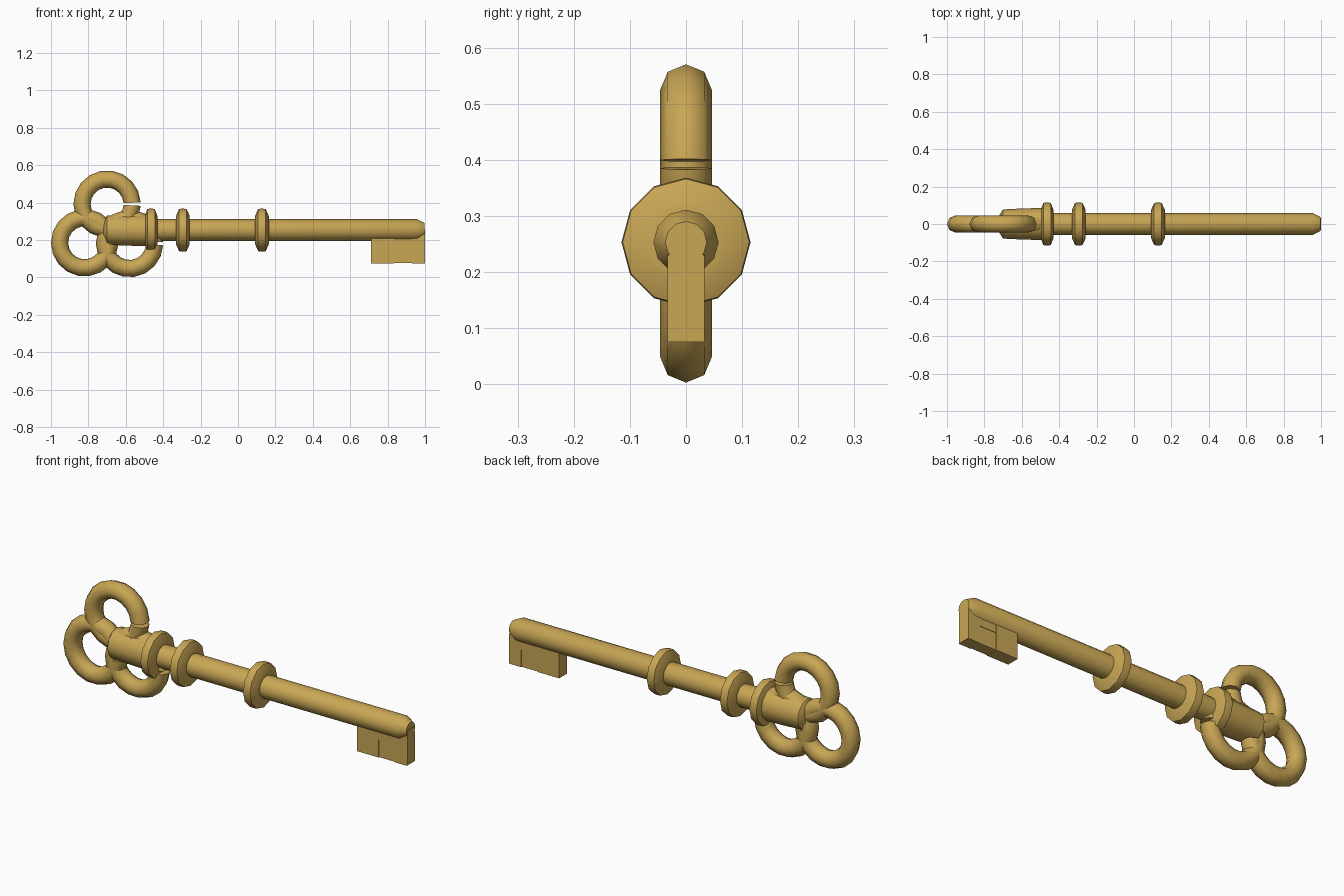
import bpy, bmesh, math

AXIS_Z = 0.253          # height of the shaft axis

cube = bpy.data.objects.get("Cube")
if cube:
    bpy.data.objects.remove(cube, do_unlink=True)

brass = bpy.data.materials.new("antique brass")
brass.use_nodes = True
brass.diffuse_color = (0.58, 0.38, 0.09, 1)
brass.node_tree.nodes["Principled BSDF"].inputs["Base Color"].default_value = (0.58, 0.38, 0.09, 1)


def finish(name, bm, smooth=True):
    bmesh.ops.recalc_face_normals(bm, faces=bm.faces)
    mesh = bpy.data.meshes.new(name)
    bm.to_mesh(mesh)
    bm.free()
    obj = bpy.data.objects.new(name, mesh)
    bpy.context.collection.objects.link(obj)
    mesh.materials.append(brass)
    if smooth:
        bpy.ops.object.select_all(action="DESELECT")
        obj.select_set(True)
        bpy.context.view_layer.objects.active = obj
        bpy.ops.object.shade_smooth_by_angle(angle=math.radians(50))
    return obj


def skin(bm, loops):
    """Bridge a row of vertex loops and cap both ends."""
    n = len(loops[0])
    for a, b in zip(loops, loops[1:]):
        for i in range(n):
            j = (i + 1) % n
            bm.faces.new((a[i], a[j], b[j], b[i]))
    bm.faces.new(loops[0])
    bm.faces.new(loops[-1])


def turned(name, profile, sides=12):
    """Solid turned around the shaft axis from (x, radius) points."""
    bm = bmesh.new()
    turns = [math.tau * i / sides for i in range(sides)]
    skin(bm, [[bm.verts.new((x, r * math.cos(t), AXIS_Z + r * math.sin(t))) for t in turns]
              for x, r in profile])
    return finish(name, bm)


def open_ring(name, cx, cz, major=0.134, minor=0.046, steps=18, sides=8, gap=3):
    """Bow ring bent from round bar, with a narrow split on its +x side."""
    bm = bmesh.new()
    loops = []
    for s in range(steps + 1):
        a = math.radians(gap + (360 - 2 * gap) * s / steps)
        loop = []
        for k in range(sides):
            t = math.tau * k / sides
            r = major + minor * math.cos(t)
            loop.append(bm.verts.new((cx + r * math.cos(a), minor * math.sin(t), cz + r * math.sin(a))))
        loops.append(loop)
    skin(bm, loops)
    return finish(name, bm)


def block(name, x0, x1, half_y, z0, z1):
    bm = bmesh.new()
    bmesh.ops.create_cube(bm, size=1)
    for v in bm.verts:
        v.co = (x1 if v.co.x > 0 else x0, math.copysign(half_y, v.co.y), z1 if v.co.z > 0 else z0)
    return finish(name, bm, smooth=False)


# Shaft with chamfered tip
turned("shaft", [(-0.52, 0.058), (0.957, 0.058), (0.998, 0.037)])

# Socket joining the shaft to the bow
turned("bow_socket", [(-0.718, 0.05), (-0.70, 0.078), (-0.60, 0.083), (-0.48, 0.086)])

# Rounded collars
for name, x, w in (("inner_collar", -0.465, 0.034), ("middle_collar", -0.295, 0.037),
                   ("outer_collar", 0.128, 0.037)):
    turned(name, [(x - w, 0.05), (x - w, 0.075), (x - 0.02, 0.113), (x, 0.115),
                  (x + 0.02, 0.113), (x + w, 0.075), (x + w, 0.05)])

# Trefoil bow
for name, x, z in (("top_ring", -0.70, 0.392), ("rear_ring", -0.82, 0.185), ("lower_ring", -0.58, 0.181)):
    open_ring(name, x, z)

# Bit with shallow raised wards
block("bit", 0.71, 1.0, 0.030, 0.076, 0.258)
block("tip_ward", 0.93, 0.999, 0.033, 0.075, 0.23)
block("inner_ward", 0.71, 0.835, 0.033, 0.075, 0.22)
block("upper_ward", 0.80, 0.94, 0.032, 0.165, 0.22)
